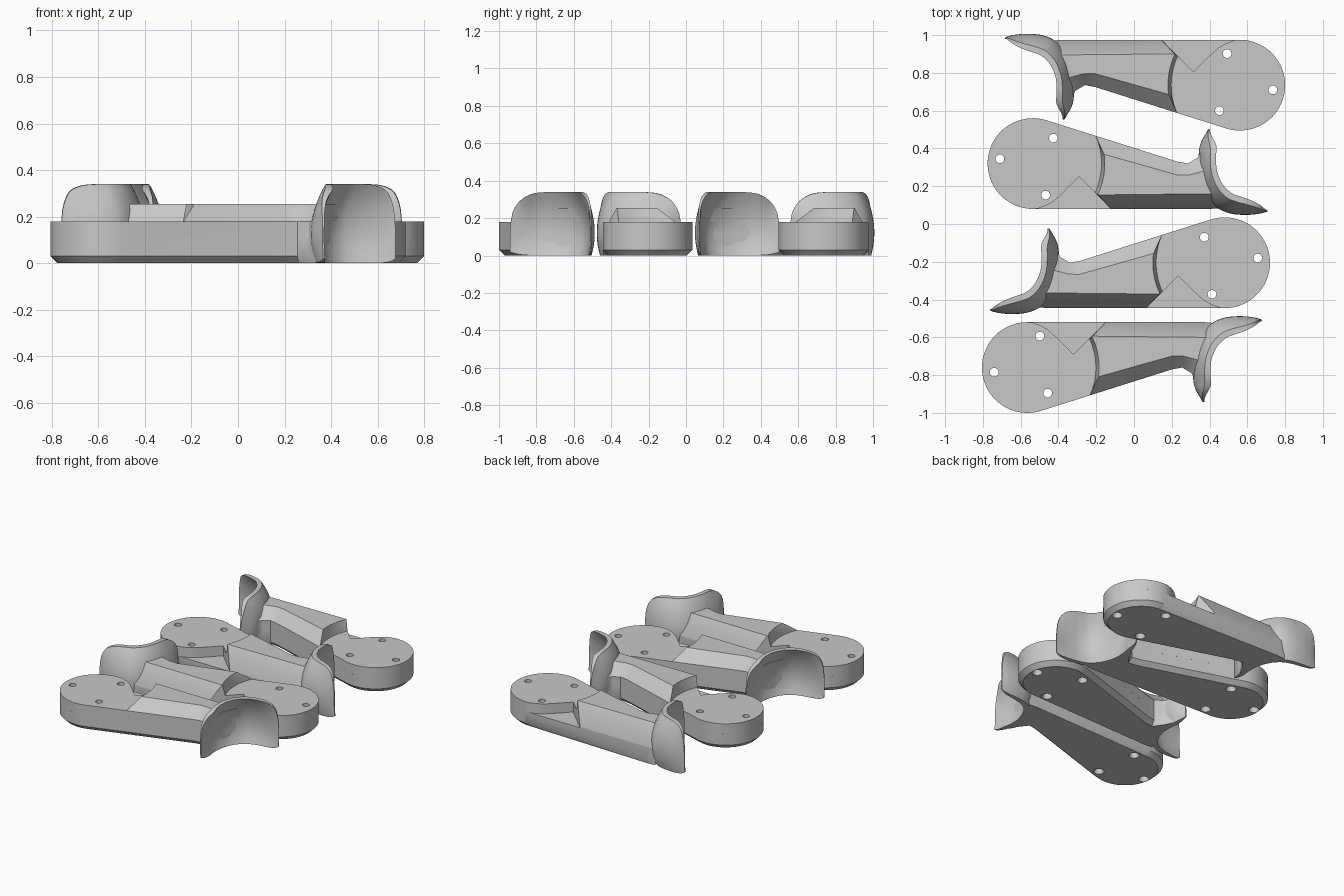
import bpy, bmesh, math
from mathutils import Matrix, Vector

if "Cube" in bpy.data.objects:
    bpy.data.objects.remove(bpy.data.objects["Cube"], do_unlink=True)

grey = bpy.data.materials.new("plain_grey")
grey.use_nodes = True
COLOUR = (0.58, 0.58, 0.58, 1)
grey.diffuse_color = COLOUR
grey.node_tree.nodes["Principled BSDF"].inputs["Base Color"].default_value = COLOUR

R = 0.24          # disc radius
FLOOR = 0.11      # pocket floor height
DECK = 0.18       # disc height
TOP = 0.255       # raised arm height
HOLES = [(0.067, 0.167), (-0.175, -0.025), (0.108, -0.135)]


def arc(radius, start, end, steps):
    angles = [math.radians(start + (end - start) * i / steps) for i in range(steps + 1)]
    return [(radius * math.cos(a), radius * math.sin(a)) for a in angles]


def at(points, z):
    return [(x, y, z) for x, y in points]


def loft(name, rings, hole_rings=()):
    """Join rings of points into a capped solid, with optional through holes."""
    bm = bmesh.new()
    ends = [[], []]
    for tube in (rings, *hole_rings):
        loops = [[bm.verts.new(p) for p in ring] for ring in tube]
        n = len(loops[0])
        for a, b in zip(loops, loops[1:]):
            for i in range(n):
                j = (i + 1) % n
                bm.faces.new((a[i], a[j], b[j], b[i]))
        for side, loop in zip(ends, (loops[0], loops[-1])):
            side.append(loop)
    for side in ends:
        if hole_rings:
            edges = [bm.edges.get((loop[i - 1], loop[i])) for loop in side for i in range(len(loop))]
            bmesh.ops.triangle_fill(bm, edges=edges, use_beauty=True)
        else:
            bm.faces.new(side[0])
    bmesh.ops.recalc_face_normals(bm, faces=bm.faces)
    mesh = bpy.data.meshes.new(name)
    bm.to_mesh(mesh)
    bm.free()
    return mesh


def hole_tubes(levels):
    """Screw hole rings for a list of (radius, height)."""
    return [[[(cx + x, cy + y, z) for x, y in arc(r, 0, 345, 23)] for r, z in levels]
            for cx, cy in HOLES]


# Arm end, inside the cup: edge x, y, shoulder height, then top x, y
ARM_END = [
    (0.765, -0.01, DECK, 0.77, 0.062),
    (0.82, 0.0, DECK, 0.83, 0.06),
    (0.87, -0.03, DECK, 0.885, 0.045),
    (0.90, -0.09, DECK, 0.94, 0.03),
    (0.915, 0.05, DECK, 0.945, 0.06),
    (0.95, 0.15, DECK, 0.975, 0.13),
    (1.0, 0.235, 0.12, 0.99, 0.16),
    (0.94, 0.24, 0.12, 0.94, 0.16),
]


def make_base():
    # Whole footprint, drawn in at the bottom for the chamfer
    outline = arc(R, 90, 287.4, 50) + [p[:2] for p in ARM_END]
    bottom = []
    for i, (x, y) in enumerate(outline):
        before, after = outline[i - 1], outline[(i + 1) % len(outline)]
        t = Vector((after[0] - before[0], after[1] - before[1])).normalized()
        d = 0.03 if x < 0.86 else 0
        bottom.append((x - t.y * d, y + t.x * d))
    return loft("base_plate", [at(bottom, 0), at(outline, 0.03), at(outline, FLOOR)],
                hole_tubes([(0.034, 0), (0.023, 0.03), (0.023, FLOOR)]))


def make_deck():
    # Round deck, leaving out the angled pocket on the straight side
    outline = arc(R, 84, 287.4, 50) + arc(0.363, -23.9, 25.1, 16)
    outline += [(0.245, 0.07), (0.155, 0.16), (0.11, 0.2), (0.07, 0.223)]
    return loft("round_deck", [at(outline, FLOOR), at(outline, DECK)],
                hole_tubes([(0.023, FLOOR), (0.023, DECK)]))


def make_arm():
    # Raised arm with chamfered shoulders and a curved end beside the deck
    end_low, end_high = arc(0.363, 25.1, -23.9, 16), arc(0.38, 25.5, -7.4, 16)
    points = ARM_END + [(0.415, 0.24, 0.12, 0.346, 0.166)]
    points += [(*a, DECK, *b) for a, b in zip(end_low, end_high)]
    return loft("raised_arm", [[(p[0], p[1], FLOOR) for p in points],
                               [p[:3] for p in points],
                               [(p[3], p[4], TOP) for p in points]])


def smooth_path(points, steps=6):
    """Catmull-Rom curve through the points."""
    pts = [Vector(p) for p in points]
    pts = [2 * pts[0] - pts[1]] + pts + [2 * pts[-1] - pts[-2]]
    out = []
    for a, b, c, d in zip(pts, pts[1:], pts[2:], pts[3:]):
        for k in range(steps):
            t = k / steps
            out.append(0.5 * (2 * b + (c - a) * t + (2 * a - 5 * b + 4 * c - d) * t ** 2
                              + (3 * b - a - 3 * c + d) * t ** 3))
    return out + [pts[-2]]


def make_cup():
    # Outer belly line and inner upper lip, seen from above
    belly = smooth_path([(0.928, -0.182), (0.885, -0.1), (0.877, -0.01), (0.885, 0.07),
                         (0.915, 0.16), (0.97, 0.23), (1.04, 0.263), (1.12, 0.272),
                         (1.19, 0.267), (1.24, 0.255)])
    lip = smooth_path([(0.95, -0.18), (0.985, -0.105), (0.972, -0.04), (0.975, 0.04),
                       (1.005, 0.11), (1.05, 0.155), (1.10, 0.175), (1.15, 0.19),
                       (1.205, 0.21), (1.245, 0.235)])

    def lean(z):
        # How far the wall tips inward at a given height
        if z < 0.12:
            return 0.22 * (1 - z / 0.12) ** 2
        return 0.68 * ((z - 0.12) / 0.22) ** 2

    rings, last, levels = [], len(belly) - 1, 12
    for i, (a, b) in enumerate(zip(belly, lip)):
        u = abs(2 * i / last - 1)
        high = 0.15 + 0.19 * math.sqrt(1 - u ** 5)
        low = 0.02 * u ** 8
        heights = [low + (high - low) * k / levels for k in range(levels + 1)]
        outer = [(*a.lerp(b, lean(z)), z) for z in heights]
        inner = [(*a.lerp(b, lean(z) + 0.32), z) for z in heights]
        rings.append(outer + inner[::-1])
    return loft("curved_cup", rings)


# Disc position, x direction and y direction of each bracket
placements = {
    "front": (-0.565, -0.76, 1, 1),
    "middle_front": (0.48, -0.205, -1, -1),
    "middle_back": (-0.535, 0.32, 1, -1),
    "back": (0.56, 0.735, -1, 1),
}
for master in (make_base(), make_deck(), make_arm(), make_cup()):
    master.materials.append(grey)
    for place, (x, y, sx, sy) in placements.items():
        mesh = master.copy()
        mesh.transform(Matrix.Translation((x, y, 0)) @ Matrix.Diagonal((sx, sy, 1, 1)))
        if sx * sy < 0:
            mesh.flip_normals()
        obj = bpy.data.objects.new(place + "_" + master.name, mesh)
        bpy.context.collection.objects.link(obj)
        bpy.ops.object.select_all(action='DESELECT')
        obj.select_set(True)
        bpy.context.view_layer.objects.active = obj
        bpy.ops.object.shade_smooth_by_angle(angle=math.radians(30))
    bpy.data.meshes.remove(master)
